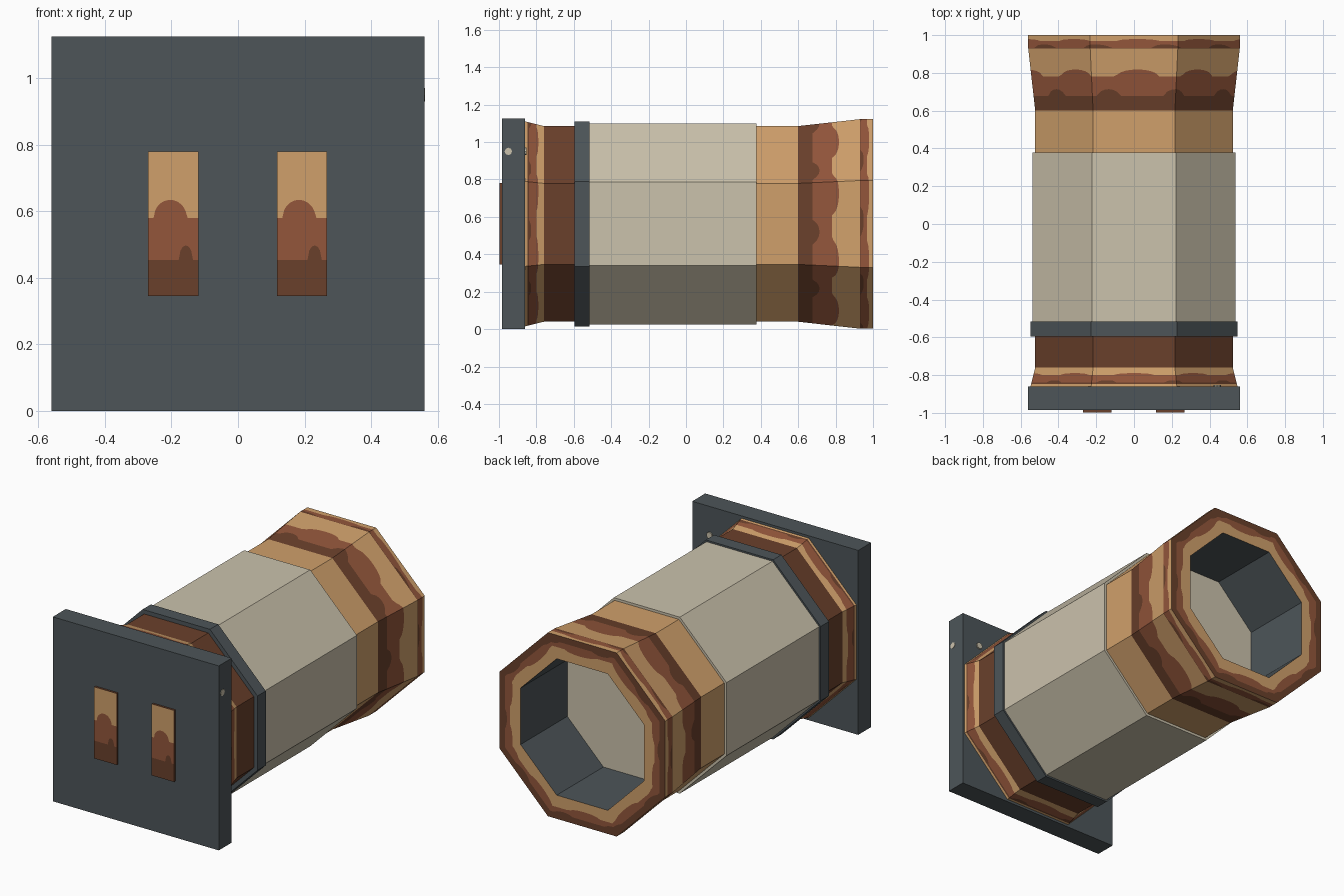
import bpy, bmesh, math
from mathutils import Vector

if "Cube" in bpy.data.objects:
    bpy.data.objects.remove(bpy.data.objects["Cube"])

CZ = 0.5625                      # height of the barrel axis


def lin(c):
    c /= 255
    return c / 12.92 if c <= 0.04045 else ((c + 0.055) / 1.055) ** 2.4


def material(name, r, g, b):
    m = bpy.data.materials.new(name)
    m.diffuse_color = (lin(r), lin(g), lin(b), 1)
    m.use_nodes = True
    m.node_tree.nodes["Principled BSDF"].inputs["Base Color"].default_value = m.diffuse_color
    return m


MATS = [material("slate grey", 77, 85, 89), material("bone beige", 203, 194, 172),
        material("light copper", 208, 160, 107), material("mid copper", 147, 86, 59),
        material("dark copper", 106, 64, 43)]
SLATE, BONE, LIGHT, MID, DARK = range(5)


def finish(name, bm):
    bmesh.ops.remove_doubles(bm, verts=bm.verts, dist=0.0003)
    me = bpy.data.meshes.new(name)
    bm.to_mesh(me)
    bm.free()
    for m in MATS:
        me.materials.append(m)
    ob = bpy.data.objects.new(name, me)
    bpy.context.collection.objects.link(ob)
    return ob


def wave(base, height=0.0, centre=0.0, half=0.3):
    """Band boundary: flat line with one rounded bump per period."""
    def f(phase):
        d = abs((phase - centre + 0.5) % 1 - 0.5) / half
        return base + (height * math.sqrt(1 - d * d) if d < 1 else 0)
    return f


def panel(bm, a0, a1, b0, b1, bands, p0=0.0, p1=1.0, n=1):
    """Quad from edge a to edge b, cut into coloured bands with wavy borders."""
    def point(u, v):
        return a0.lerp(a1, u).lerp(b0.lerp(b1, u), v)
    for i in range(n):
        u, w = i / n, (i + 1) / n
        pu, pw = p0 + (p1 - p0) * u, p0 + (p1 - p0) * w
        lu = lw = 0.0
        for f, mat in bands:
            hu, hw = max(lu, f(pu)), max(lw, f(pw))
            pts = []
            for q in (point(u, lu), point(w, lw), point(w, hw), point(u, hu)):
                if all((q - o).length > 1e-5 for o in pts):
                    pts.append(q)
            if len(pts) > 2:
                bm.faces.new([bm.verts.new(q) for q in pts]).material_index = mat
            lu, lw = hu, hw


def corner(y, apothem, j):
    a = math.radians(112.5 - 45 * j)
    r = apothem / math.cos(math.pi / 8)
    return Vector((r * math.cos(a), y, CZ + r * math.sin(a)))


def plain(mat):
    return [(wave(1), mat)]


def octagon_shell(name, start, strips):
    """Eight-sided profile; strips are (y, apothem, colour or bands)."""
    bm = bmesh.new()
    y0, r0 = start
    for y1, r1, paint in strips:
        painted = isinstance(paint, list)
        for k in range(8):
            panel(bm, corner(y0, r0, k), corner(y0, r0, k + 1),
                  corner(y1, r1, k), corner(y1, r1, k + 1),
                  paint if painted else plain(paint),
                  (k - 0.5) * 1.25, (k + 0.5) * 1.25, 20 if painted else 1)
        y0, r0 = y1, r1
    return finish(name, bm)


def box(name, lo, hi, mat):
    bm = bmesh.new()
    bmesh.ops.create_cube(bm, size=1)
    for v in bm.verts:
        v.co = [(a + b) / 2 + c * (b - a) for a, b, c in zip(lo, hi, v.co)]
    for f in bm.faces:
        f.material_index = mat
    return finish(name, bm)


# front plate
box("front_plate", (-0.56, -0.985, 0), (0.56, -0.86, 1.125), SLATE)

# two upright prongs with patina bands
prong_bands = [(wave(0.25, 0.10, 0.75, 0.14), DARK),
               (wave(0.54, 0.125, 0.44, 0.33), MID), (wave(1), LIGHT)]
for side, x in (("left", -0.27), ("right", 0.117)):
    z0, z1, x1 = 0.345, 0.78, x + 0.151
    box(side + "_prong", (x, -0.998, z0), (x1, -0.97, z1), DARK)
    bm = bmesh.new()
    panel(bm, Vector((x, -1, z0)), Vector((x1, -1, z0)),
          Vector((x, -1, z1)), Vector((x1, -1, z1)), prong_bands, n=28)
    finish(side + "_prong_face", bm)

# flared neck behind the plate
octagon_shell("front_collar", (-0.865, 0.549), [
    (-0.76, 0.523, [(wave(0.16), LIGHT), (wave(0.24, 0.12, 0.6, 0.15), DARK),
                    (wave(0.62, 0.1, 0, 0.3), MID), (wave(1), LIGHT)]),
    (-0.58, 0.523, DARK)])

# dark clamp ring and main body
octagon_shell("clamp_ring", (-0.595, 0.50), [
    (-0.595, 0.548, SLATE), (-0.515, 0.548, SLATE), (-0.515, 0.50, SLATE)])
octagon_shell("main_body", (-0.53, 0.50), [
    (-0.53, 0.538, BONE), (0.378, 0.538, BONE), (0.378, 0.50, BONE)])

# flared open end, its rim and inner lining
flare = [(wave(0.235, 0.11, -0.38, 0.16), DARK),
         (wave(0.545, 0.115, 0.05, 0.31), MID), (wave(1), LIGHT)]
lip = [(wave(0.04, 0.25, 0.45, 0.2), DARK),
       (wave(0.55, 0.15, 0.05, 0.3), MID), (wave(1), LIGHT)]
rim = [(wave(0.26, 0.10, -0.38, 0.16), DARK),
       (wave(0.50, 0.12, 0.05, 0.31), MID), (wave(1), LIGHT)]
octagon_shell("flared_end", (0.36, 0.523), [
    (0.60, 0.523, LIGHT), (0.93, 0.56, flare), (1.0, 0.56, lip), (1.0, 0.416, rim)])
octagon_shell("inner_lining", (1.0, 0.416), [(0.55, 0.416, SLATE)])

# pale plug closing the bore
bm = bmesh.new()
bm.faces.new([bm.verts.new(corner(0.55, 0.416, j)) for j in range(8)]).material_index = BONE
finish("bore_plug", bm)


# small pale studs on the plate's side and back
def stud(name, loc, axis):
    bm = bmesh.new()
    bmesh.ops.create_cone(bm, cap_ends=True, segments=8, radius1=0.02, radius2=0.02, depth=0.01)
    rot = Vector((0, 0, 1)).rotation_difference(Vector(axis))
    for v in bm.verts:
        v.co = rot @ v.co + Vector(loc)
    for f in bm.faces:
        f.material_index = BONE
    finish(name, bm)


stud("side_stud", (0.557, -0.95, 0.95), (1, 0, 0))
stud("back_stud", (0.44, -0.857, 0.95), (0, 1, 0))
